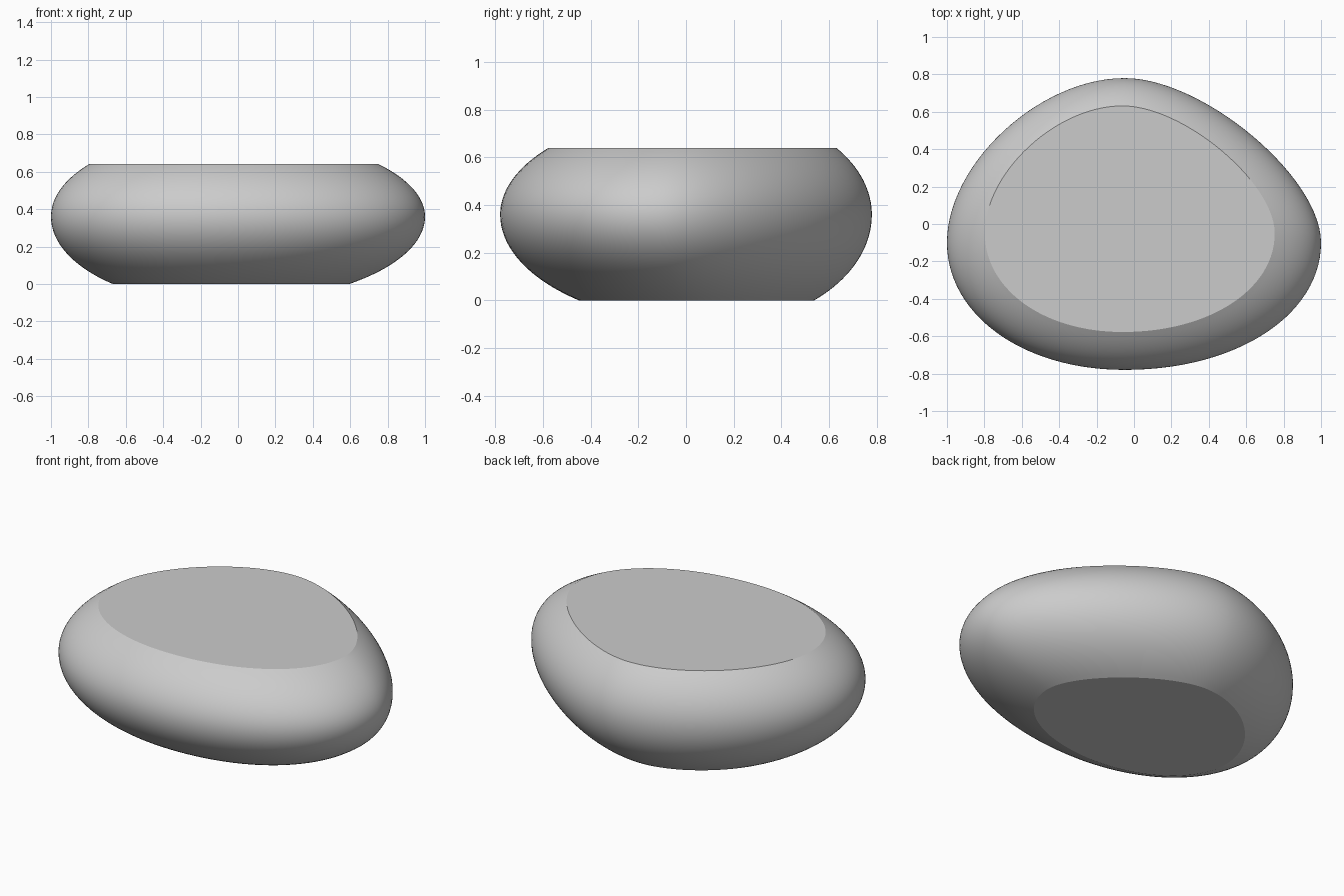
import bpy
import bmesh
from math import asin, cos, sin, radians
from mathutils import Vector
from mathutils.geometry import interpolate_bezier

cube = bpy.data.objects.get("Cube")
if cube:
    bpy.data.objects.remove(cube, do_unlink=True)

# Proportions
HEIGHT, WAIST = 0.64, 0.36            # full height, height of widest ring
ABOVE, BELOW = 0.443, 0.465           # half-heights of the rounded profile
CENTRE = Vector((-0.1, 0.12, 0))      # point the rings shrink towards
RINGS, STEPS = 36, 28


def outline():
    """Uneven oval seen from above: four curves joining its extreme points."""
    left, back = Vector((-1, -0.1, 0)), Vector((-0.05, 0.78, 0))
    right, front = Vector((1, -0.1, 0)), Vector((-0.05, -0.78, 0))
    # start, end, handle strength at each end, whether it starts vertically
    quarters = [
        (right, back, 0.4, 0.4, True),
        (back, left, 0.48, 0.48, False),
        (left, front, 0.56, 0.58, True),
        (front, right, 0.58, 0.56, False),
    ]
    points = []
    for a, b, ka, kb, vertical in quarters:
        corner = Vector((a.x, b.y, 0)) if vertical else Vector((b.x, a.y, 0))
        curve = interpolate_bezier(a, a.lerp(corner, ka), b.lerp(corner, kb), b, STEPS + 1)
        points += curve[:-1]
    return points


# Stone body: stacked outlines following a rounded profile, cut flat at both ends
bm = bmesh.new()
shape = outline()
low, high = -asin(WAIST / BELOW), asin((HEIGHT - WAIST) / ABOVE)
rings = []
for i in range(RINGS + 1):
    angle = low + (high - low) * i / RINGS
    z = WAIST + sin(angle) * (ABOVE if angle > 0 else BELOW)
    ring = []
    for p in shape:
        q = CENTRE.lerp(p, cos(angle))
        ring.append(bm.verts.new((q.x, q.y, z)))
    rings.append(ring)

count = len(shape)
for lower, upper in zip(rings, rings[1:]):
    for j in range(count):
        k = (j + 1) % count
        bm.faces.new((lower[j], lower[k], upper[k], upper[j]))

# Flat top and base
bm.faces.new(rings[-1])
bm.faces.new(reversed(rings[0]))
bmesh.ops.recalc_face_normals(bm, faces=bm.faces)

mesh = bpy.data.meshes.new("flattened_pebble")
bm.to_mesh(mesh)
bm.free()
pebble = bpy.data.objects.new("flattened_pebble", mesh)
bpy.context.collection.objects.link(pebble)

# Plain grey stone
grey = bpy.data.materials.new("stone_grey")
grey.use_nodes = True
colour = (0.6, 0.6, 0.6, 1)
grey.diffuse_color = colour
grey.node_tree.nodes["Principled BSDF"].inputs["Base Color"].default_value = colour
mesh.materials.append(grey)

# Smooth sides with crisp rims
bpy.ops.object.select_all(action="DESELECT")
pebble.select_set(True)
bpy.context.view_layer.objects.active = pebble
bpy.ops.object.shade_smooth_by_angle(angle=radians(14))
